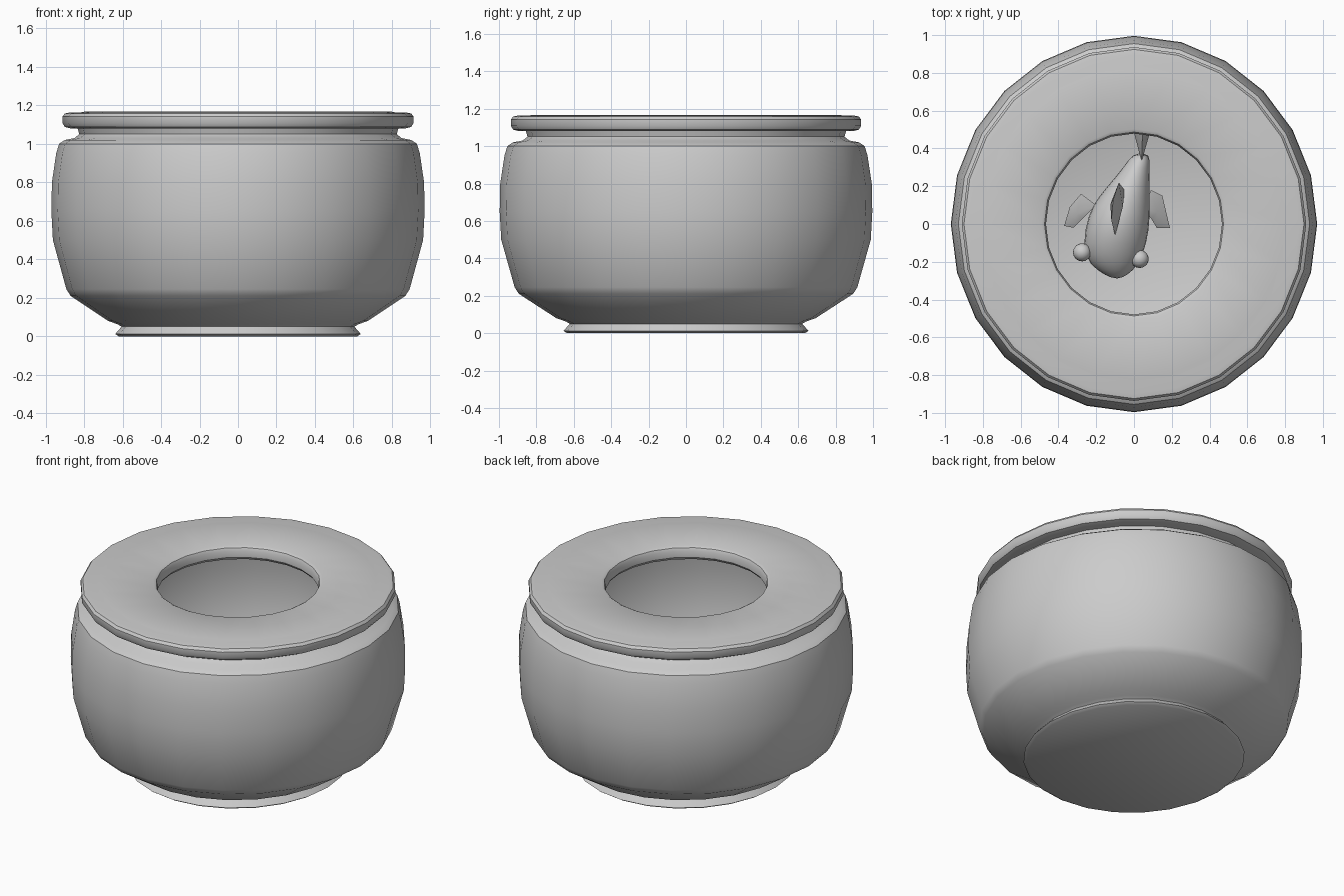
import bpy, bmesh, math
from mathutils import Vector

if "Cube" in bpy.data.objects:
    bpy.data.objects.remove(bpy.data.objects["Cube"])

SX, SY = 1.0, 1.027   # the bowl is very slightly oval
SIDES = 24
FISH_Z = 0.46


def finish(name, bm, angle=35, levels=0):
    bmesh.ops.remove_doubles(bm, verts=bm.verts, dist=1e-5)
    bmesh.ops.recalc_face_normals(bm, faces=bm.faces)
    me = bpy.data.meshes.new(name)
    bm.to_mesh(me)
    bm.free()
    ob = bpy.data.objects.new(name, me)
    bpy.context.collection.objects.link(ob)
    bpy.ops.object.select_all(action='DESELECT')
    bpy.context.view_layer.objects.active = ob
    ob.select_set(True)
    bpy.ops.object.shade_smooth_by_angle(angle=math.radians(angle))
    if levels:
        ob.modifiers.new("smooth", 'SUBSURF').levels = levels
        ob.modifiers["smooth"].render_levels = levels
    return ob


def skin(bm, rings, closed=True):
    rows = [[bm.verts.new(p) for p in r] for r in rings]
    n = len(rows[0])
    for a, b in zip(rows, rows[1:]):
        for i in range(n if closed else n - 1):
            j = (i + 1) % n
            bm.faces.new((a[i], a[j], b[j], b[i]))
    return rows


def lathe(name, profile, loop=False):
    bm = bmesh.new()
    pts = profile + [profile[0]] if loop else profile
    rings = [[(r * SX * math.cos(i * math.tau / SIDES), r * SY * math.sin(i * math.tau / SIDES), z)
              for i in range(SIDES)] for r, z in pts]
    rows = skin(bm, rings)
    if not loop:
        bm.faces.new(rows[0])
        bm.faces.new(rows[-1])
    return finish(name, bm)


# Glass bowl: outside from the foot up, over the neck, then down the inside
lathe("bowl", [
    (0.62, 0.0), (0.638, 0.012), (0.605, 0.05), (0.625, 0.062), (0.675, 0.08),
    (0.87, 0.21), (0.892, 0.245), (0.962, 0.5), (0.97, 0.65), (0.967, 0.8),
    (0.945, 0.95), (0.93, 1.0), (0.9, 1.02), (0.85, 1.03), (0.825, 1.05), (0.835, 1.085),
    (0.795, 1.085), (0.79, 1.04), (0.83, 1.0), (0.895, 0.97), (0.93, 0.8), (0.933, 0.65),
    (0.925, 0.5), (0.857, 0.25), (0.66, 0.12)])

# Ring lid with rounded rim and round opening
lathe("lid", [
    (0.48, 1.082), (0.87, 1.08), (0.9, 1.088), (0.912, 1.108), (0.912, 1.142),
    (0.9, 1.158), (0.875, 1.163), (0.82, 1.163), (0.8, 1.167), (0.49, 1.167),
    (0.474, 1.158), (0.466, 1.14), (0.466, 1.1)], loop=True)

# Fish body: rounded cross-sections along a bent spine (y, centre x, half width, half height)
sections = [(-0.29, -0.09, 0.02, 0.02), (-0.25, -0.1, 0.1, 0.08), (-0.17, -0.11, 0.165, 0.14),
            (-0.03, -0.09, 0.18, 0.2), (0.1, -0.07, 0.16, 0.19), (0.2, -0.03, 0.115, 0.14),
            (0.3, 0.015, 0.072, 0.09), (0.38, 0.04, 0.045, 0.07)]
bm = bmesh.new()
rows = skin(bm, [[(x + w * math.cos(k * math.tau / 12), y, FISH_Z + h * math.sin(k * math.tau / 12))
                  for k in range(12)] for y, x, w, h in sections])
bm.faces.new(rows[0])
bm.faces.new(rows[-1])
finish("fish_body", bm, 80, 1)

# Fish eyes
for side, x, y in (("left", -0.275, -0.15), ("right", 0.03, -0.185)):
    bm = bmesh.new()
    bmesh.ops.create_uvsphere(bm, u_segments=16, v_segments=10, radius=0.048)
    bmesh.ops.translate(bm, verts=bm.verts, vec=(x, y, FISH_Z + 0.05))
    finish("fish_eye_" + side, bm, 80)


# Fins: flat outlines given thickness
def fin(name, outline, thick):
    bm = bmesh.new()
    vs = [Vector(p) for p in outline]
    mid = sum(vs, Vector()) / len(vs)
    n = Vector()
    for a, b in zip(vs, vs[1:] + vs[:1]):
        n += (a - mid).cross(b - mid)
    n.normalize()
    rim = [bm.verts.new(v) for v in vs]
    caps = [bm.verts.new(mid + n * s * thick / 2) for s in (1, -1)]
    for i in range(len(rim)):
        for c in caps:
            bm.faces.new((rim[i], rim[(i + 1) % len(rim)], c))
    return finish(name, bm, 80)


z = FISH_Z
fin("dorsal_fin", [(-0.1, -0.06, z + 0.17), (-0.12, 0.02, z + 0.27), (-0.11, 0.13, z + 0.31),
                   (-0.08, 0.22, z + 0.29), (-0.05, 0.18, z + 0.12)], 0.07)
fin("pectoral_fin_left", [(-0.2, 0.1, z - 0.05), (-0.28, 0.16, z - 0.05), (-0.34, 0.09, z - 0.09),
                          (-0.37, -0.01, z - 0.13), (-0.32, -0.02, z - 0.12), (-0.27, 0.03, z - 0.08)], 0.04)
fin("pectoral_fin_right", [(0.05, 0.08, z - 0.05), (0.09, 0.18, z - 0.05), (0.15, 0.15, z - 0.08),
                           (0.19, -0.02, z - 0.13), (0.12, -0.02, z - 0.12), (0.09, 0.03, z - 0.08)], 0.04)
fin("tail_fin", [(0.04, 0.33, z + 0.07), (0.045, 0.48, z + 0.14), (0.04, 0.64, z + 0.17),
                 (0.045, 0.56, z), (0.04, 0.64, z - 0.17), (0.045, 0.48, z - 0.14),
                 (0.04, 0.33, z - 0.07)], 0.09)
